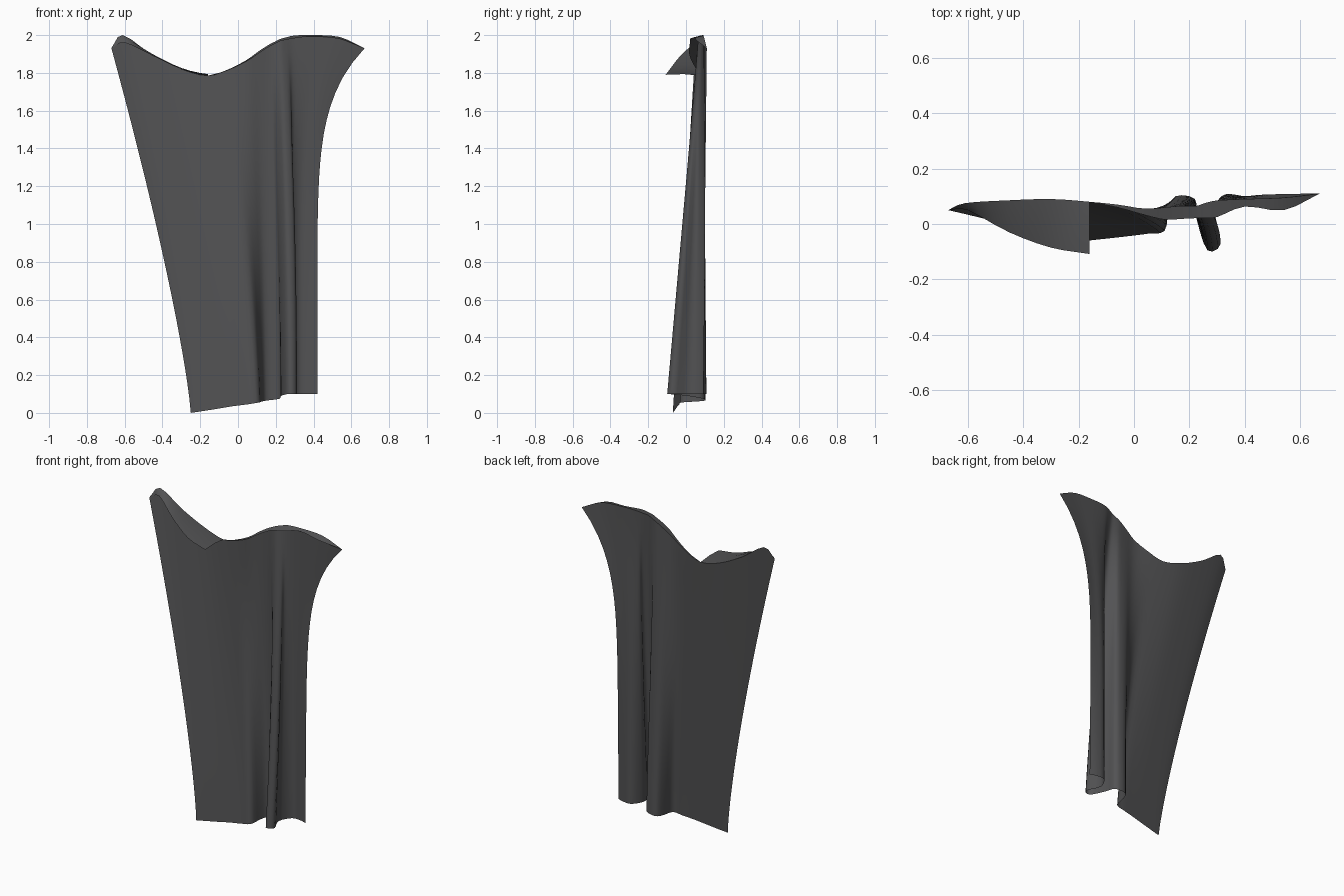
import bpy, bmesh
from mathutils import Vector

if "Cube" in bpy.data.objects:
    bpy.data.objects.remove(bpy.data.objects["Cube"])

# Columns across the cloth: ridge (x, y, z) at the top, hem (x, y, z) at the bottom
RIDGE = [(-.67, .05, 1.93), (-.61, .075, 2.0), (-.46, .085, 1.9), (-.3, .09, 1.82),
         (-.16, .08, 1.785), (-.06, .07, 1.815), (.04, .055, 1.865), (.11, .06, 1.915),
         (.165, .065, 1.95), (.195, .065, 1.965), (.225, .065, 1.98), (.255, .075, 1.988),
         (.3, .085, 1.998), (.4, .09, 2.0), (.54, .095, 1.99), (.67, .11, 1.93)]
HEM = [(-.25, -.07, 0), (-.21, -.065, .006), (-.12, -.055, .02), (-.03, -.045, .035),
       (.05, -.035, .045), (.11, -.025, .055), (.125, .05, .06), (.15, .1, .065),
       (.22, .09, .075), (.228, .01, .09), (.265, -.095, .1), (.312, -.072, .1),
       (.275, .02, .1), (.315, .1, .1), (.37, .105, .1), (.42, .09, .1)]
# Front lips: folded corner on the left, narrow turned edge on the right
CORNER = [(-.665, .05, 1.93), (-.6, .05, 1.96), (-.45, -.03, 1.89), (-.3, -.085, 1.82), (-.16, -.108, 1.79)]
EDGE_Y = [.08, .06, .032, .016, .018, .02, .021, .022, .025, .063, .05, .11]
SUB, ROWS = 3, 24


def smooth(pts):
    """Catmull-Rom curve through the points."""
    p = [Vector(q) for q in pts]
    p = [2 * p[0] - p[1]] + p + [2 * p[-1] - p[-2]]
    out = []
    for i in range(1, len(p) - 2):
        a, b, c, d = p[i - 1:i + 3]
        for k in range(SUB):
            t = k / SUB
            out.append(.5 * (2 * b + (c - a) * t + (2 * a - 5 * b + 4 * c - d) * t ** 2
                             + (3 * b - a - 3 * c + d) * t ** 3))
    return out + [p[-2]]


cloth_mat = bpy.data.materials.new("charcoal cloth")
cloth_mat.diffuse_color = (.085, .085, .088, 1)
cloth_mat.use_nodes = True
cloth_mat.node_tree.nodes["Principled BSDF"].inputs["Base Color"].default_value = cloth_mat.diffuse_color


def sheet(name, rows):
    """Skin a grid of point rows into one smooth surface."""
    bm = bmesh.new()
    grid = [[bm.verts.new(p) for p in row] for row in rows]
    for r0, r1 in zip(grid, grid[1:]):
        for i in range(len(r0) - 1):
            bm.faces.new((r0[i], r1[i], r1[i + 1], r0[i + 1])).smooth = True
    bmesh.ops.remove_doubles(bm, verts=bm.verts, dist=.0005)
    me = bpy.data.meshes.new(name)
    bm.to_mesh(me)
    bm.free()
    me.materials.append(cloth_mat)
    ob = bpy.data.objects.new(name, me)
    bpy.context.collection.objects.link(ob)


# Hanging cloth: gathers at the ridge grow into deep pleats at the hem
ridge, hem = smooth(RIDGE), smooth(HEM)
n = len(ridge) - 1
body = []
for r in range(ROWS + 1):
    t = 1 - r / ROWS
    row = []
    for i, (a, b) in enumerate(zip(ridge, hem)):
        p = b.lerp(a, t)
        p.x = b.x + (a.x - b.x) * t ** (1.25 + 5.75 * (i / n) ** 6)
        row.append(p)
    body.append(row)
sheet("hanging_cloth", body)

# Corner folded forward over the front
corner = smooth(CORNER)
back = ridge[:len(corner)]
mid = [a.lerp(b, .5) + Vector((0, 0, .006)) for a, b in zip(back, corner)]
sheet("folded_corner", [corner, mid, back])

# Narrow edge rolled forward along the right half of the top
lip = smooth([(x, y, z - .25 * abs(yr - y)) for (x, yr, z), y in zip(RIDGE[4:], EDGE_Y)])
sheet("rolled_top_edge", [lip, ridge[4 * SUB:]])
